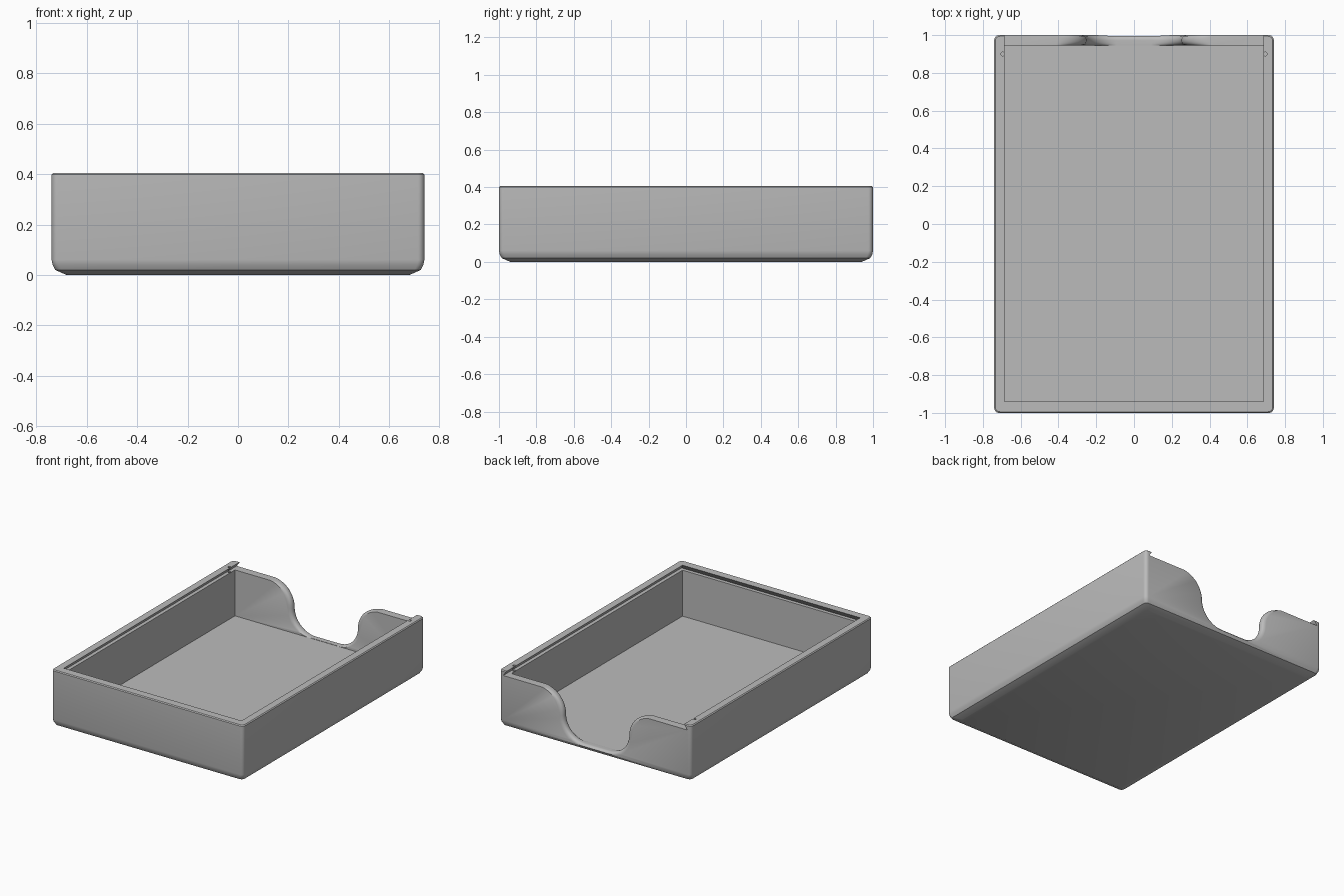
import bpy, bmesh, math

if "Cube" in bpy.data.objects:
    bpy.data.objects.remove(bpy.data.objects["Cube"], do_unlink=True)

HX, HY, TOP = 0.74, 1.0, 0.405      # outer half sizes and height
CX, CY0, CY1 = 0.685, -0.94, 0.945  # cavity limits
FLOOR, LEDGE = 0.05, 0.37
UNDERCUT = 0.025

grey = bpy.data.materials.new("grey_plastic")
grey.use_nodes = True
colour = (0.5, 0.5, 0.5, 1)
grey.diffuse_color = colour
grey.node_tree.nodes["Principled BSDF"].inputs["Base Color"].default_value = colour


def loft(name, rings):
    """Join equal-length rings of points into a closed solid."""
    bm = bmesh.new()
    rows = [[bm.verts.new(p) for p in ring] for ring in rings]
    n = len(rows[0])
    for a, b in zip(rows, rows[1:]):
        for i in range(n):
            j = (i + 1) % n
            bm.faces.new((a[i], a[j], b[j], b[i]))
    bm.faces.new(rows[0])
    bm.faces.new(rows[-1])
    bmesh.ops.recalc_face_normals(bm, faces=bm.faces)
    mesh = bpy.data.meshes.new(name)
    bm.to_mesh(mesh)
    bm.free()
    mesh.materials.append(grey)
    obj = bpy.data.objects.new(name, mesh)
    bpy.context.collection.objects.link(obj)
    return obj


def rounded_ring(inset, z, radius=0.025, steps=5):
    hx, hy = HX - inset, HY - inset
    ring = []
    for k, (sx, sy) in enumerate([(1, 1), (-1, 1), (-1, -1), (1, -1)]):
        for i in range(steps + 1):
            a = math.pi / 2 * (k + i / steps)
            ring.append((sx * (hx - radius) + radius * math.cos(a),
                         sy * (hy - radius) + radius * math.sin(a), z))
    return ring


def rect(x, y0, y1, z):
    return [(-x, y0, z), (x, y0, z), (x, y1, z), (-x, y1, z)]


def circle(x, y, z, r, n=16):
    return [(x + r * math.cos(2 * math.pi * i / n),
             y + r * math.sin(2 * math.pi * i / n), z) for i in range(n)]


def notch_ring(y, depth, inner):
    """S-curve scoop outline, pushed into the wall by depth to round its rim."""
    r, steps, side = 0.159, 12, []
    mid = LEDGE - r
    for i in range(2 * steps + 1):
        t = i / steps
        w = min(1, t * 1.5)
        if inner:
            w = min(w, (2 - t) * 1.5)
        if t <= 1:      # convex shoulder
            a = math.pi / 2 * (1 + t)
            rr = r - depth * w
            side.append((0.41 + rr * math.cos(a), y, mid + rr * math.sin(a)))
        else:           # concave foot
            a = math.pi / 2 * (t - 1)
            rr = r + depth * w
            side.append((0.41 - 2 * r + rr * math.cos(a), y, mid - rr * math.sin(a)))
    side.insert(0, (side[0][0], y, 0.5))
    return side + [(-x, yy, z) for x, yy, z in reversed(side)]


# Tray body with rounded corners and a softened bottom edge
tray = loft("tray", [rounded_ring(*p) for p in
                     [(0.06, 0), (0.015, 0.02), (0.004, 0.04), (0, 0.06),
                      (0, TOP - 0.006), (0.006, TOP)]])

# Cavity, and the dovetail slot for a sliding lid, open at the back
cutters = [loft("cavity_cutter", [rect(CX, CY0, CY1, FLOOR), rect(CX, CY0, CY1, 0.38)])]
slope = UNDERCUT / (TOP - LEDGE)
cutters.append(loft("lid_slot_cutter", [
    rect(CX + g, CY0 - g, 1.1, z)
    for z, g in [(LEDGE, UNDERCUT), (TOP + 0.01, -0.01 * slope)]]))

# Thumb notch in the back wall with rounded rims
R = 0.026
fillet = [i / 5 for i in range(6)]
stations = [(CY1 - 0.015, R, True)]
stations += [(CY1 + R * s, R * (1 - math.sqrt(1 - (1 - s) ** 2)), True) for s in fillet]
stations += [(HY - R * s, R * (1 - math.sqrt(1 - (1 - s) ** 2)), False) for s in reversed(fillet)]
stations.append((HY + 0.02, R, False))
cutters.append(loft("notch_cutter", [notch_ring(*s) for s in stations]))

# Small latch holes in the side lips
for s in (-1, 1):
    cutters.append(loft("latch_hole_cutter",
                        [circle(s * 0.695, 0.9, z, 0.01) for z in (0.36, 0.42)]))

bpy.context.view_layer.objects.active = tray
tray.select_set(True)
for c in cutters:
    c.hide_render = True
    mod = tray.modifiers.new(c.name, "BOOLEAN")
    mod.operation = "DIFFERENCE"
    mod.solver = "EXACT"
    mod.object = c
    bpy.ops.object.modifier_apply(modifier=mod.name)
    bpy.data.objects.remove(c, do_unlink=True)

bpy.ops.object.select_all(action="DESELECT")
tray.select_set(True)
bpy.ops.object.shade_smooth_by_angle(angle=math.radians(30))
